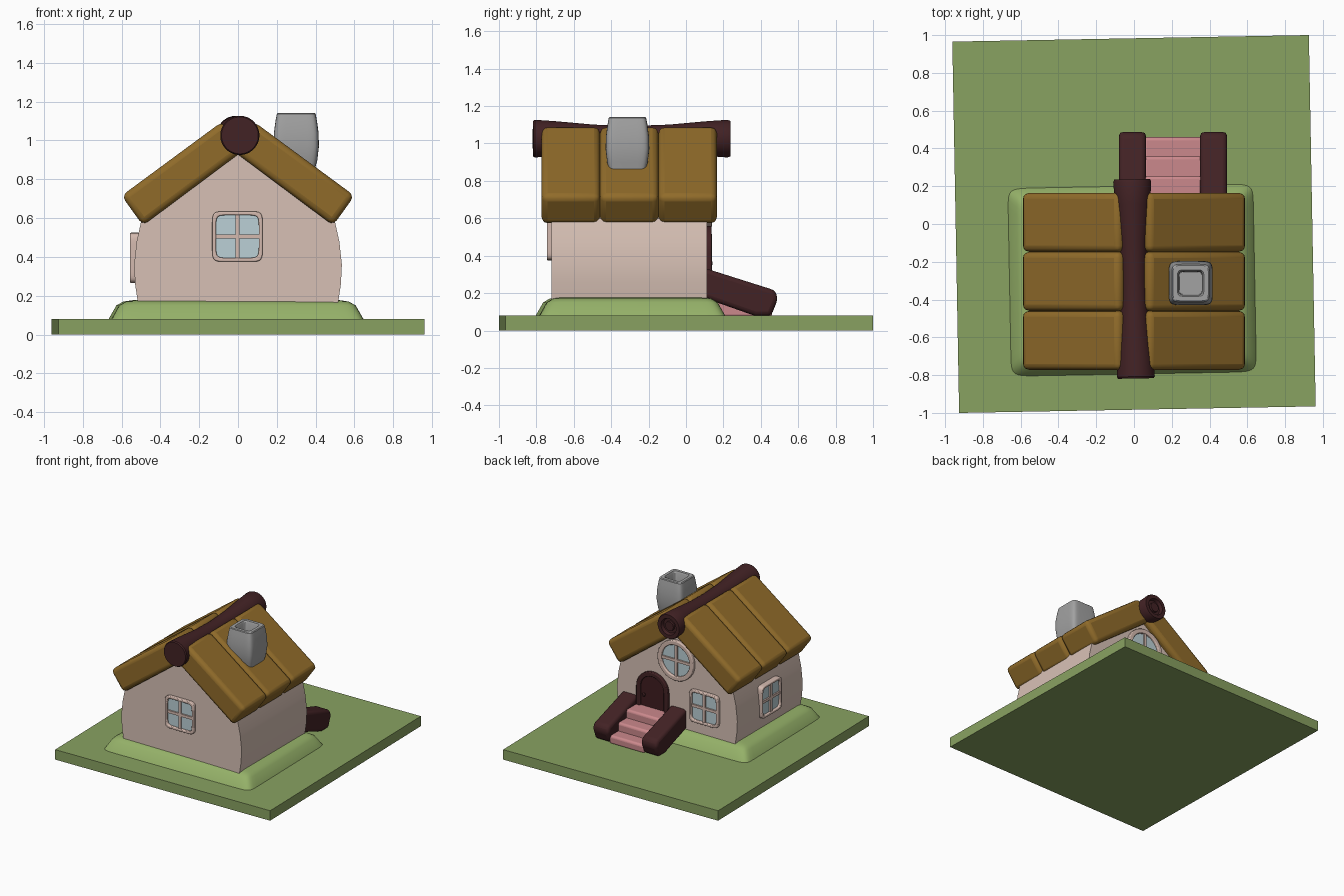
import bpy, bmesh
from math import sin, cos, pi, radians
from mathutils import Matrix

cube = bpy.data.objects.get("Cube")
if cube:
    bpy.data.objects.remove(cube, do_unlink=True)


def material(name, *rgb):
    m = bpy.data.materials.new(name)
    m.use_nodes = True
    m.diffuse_color = (*rgb, 1)
    bsdf = m.node_tree.nodes["Principled BSDF"]
    bsdf.inputs["Base Color"].default_value = (*rgb, 1)
    bsdf.inputs["Roughness"].default_value = 0.8
    return m


GRASS = material("grass", .25, .36, .12)
MOUND = material("mound green", .30, .44, .14)
ROOF = material("thatch brown", .28, .148, .023)
PLASTER = material("plaster", .68, .53, .46)
FRAME = material("window frame", .66, .49, .43)
DARK = material("dark wood", .055, .016, .018)
DOOR = material("door red", .05, .012, .014)
PINK = material("step pink", .60, .25, .265)
STONE = material("stone grey", .36, .36, .36)
GLASS = material("glass", .50, .63, .67)

RX = Matrix.Rotation(pi / 2, 4, 'X')
FRONT = RX                                        # local z points to the front
BACK = Matrix.Rotation(pi, 4, 'Z') @ RX
RIGHT = Matrix.Rotation(-pi / 2, 4, 'Z') @ RX
SIDE = Matrix.Rotation(pi / 2, 4, 'Z') @ RX       # local x, y become y, z
TILT = Matrix.Rotation(radians(1.05), 4, 'Z')


def at(x, y, z, m=Matrix()):
    return Matrix.Translation((x, y, z)) @ m


def skin(name, loops, mat, m=Matrix(), bevel=0, closed=False):
    """Bridge equal loops of points, capping the ends unless closed."""
    bm = bmesh.new()
    vs = [[bm.verts.new(p) for p in loop] for loop in loops]
    n = len(loops[0])
    pairs = list(zip(vs, vs[1:])) + ([(vs[-1], vs[0])] if closed else [])
    for a, b in pairs:
        for i in range(n):
            j = (i + 1) % n
            bm.faces.new((a[i], a[j], b[j], b[i]))
    if not closed:
        bm.faces.new(vs[0])
        bm.faces.new(vs[-1])
    bmesh.ops.recalc_face_normals(bm, faces=bm.faces)
    me = bpy.data.meshes.new(name)
    bm.to_mesh(me)
    bm.free()
    me.transform(m)
    me.materials.append(mat)
    ob = bpy.data.objects.new(name, me)
    bpy.context.collection.objects.link(ob)
    bpy.ops.object.select_all(action='DESELECT')
    bpy.context.view_layer.objects.active = ob
    ob.select_set(True)
    bpy.ops.object.shade_smooth_by_angle(angle=radians(32))
    if bevel:
        mod = ob.modifiers.new("Bevel", 'BEVEL')
        mod.width, mod.segments = bevel, 3
        mod.limit_method, mod.angle_limit = 'ANGLE', radians(40)
    return ob


def prism(name, pts, lo, hi, mat, m=Matrix(), bevel=0):
    return skin(name, [[(x, y, z) for x, y in pts] for z in (lo, hi)], mat, m, bevel)


def rect(x0, x1, y0, y1):
    return [(x0, y0), (x1, y0), (x1, y1), (x0, y1)]


def oval(hx, hy, p, n=40):
    """Superellipse: p = 2 is round, larger is squarer."""
    def f(v):
        return abs(v) ** (2 / p) * (1 if v > 0 else -1)
    return [(hx * f(cos(a)), hy * f(sin(a)))
            for a in (2 * pi * (i + .5) / n for i in range(n))]


def loft(name, rings, p, mat, m):
    return skin(name, [[(x, y, z) for x, y in oval(hx, hy, p)]
                       for z, hx, hy in rings], mat, m)


def frame(name, outer, inner, lo, hi, mat, m, bevel):
    loops = [[(x, y, z) for x, y in pts]
             for pts, z in ((outer, lo), (outer, hi), (inner, hi), (inner, lo))]
    return skin(name, loops, mat, m, bevel, closed=True)


def window(name, m, r, rim, p):
    inner = oval(r - rim, r - rim, p)
    frame(name + "_frame", oval(r, r, p), inner, -.02, .026, FRAME, m, .006)
    prism(name + "_glass", inner, -.02, .008, GLASS, m)
    b, w = r - rim, .011
    prism(name + "_upright_bar", rect(-w, w, -b, b), 0, .02, FRAME, m)
    prism(name + "_cross_bar", rect(-b, b, -w, w), 0, .0195, FRAME, m)


# Ground and mound
prism("ground", rect(-.944, .944, -.983, .983), 0, .08, GRASS, TILT)
loft("mound", [(.07, .655, .503), (.15, .61, .458), (.17, .575, .425), (.178, .52, .39)],
     22, MOUND, at(-.01, -.297, 0, TILT))

# Walls, bulging slightly at the sides
half = [(.515, .16), (.53, .26), (.535, .36), (.522, .48), (.495, .6)]
prism("walls", half + [(0, .95)] + [(-x, z) for x, z in reversed(half)],
      -.112, .718, PLASTER, FRONT)

# Roof of three padded panels on each slope
slab = [(-.03, .95), (.08, 1.098), (.6, .715), (.49, .562)]
for side, s in (("left", 1), ("right", -1)):
    for i in range(3):
        y = -.772 + i * .3125
        prism(f"roof_panel_{side}_{i + 1}", [(s * x, z) for x, z in slab],
              -y - .312, -y, ROOF, FRONT, .032)

# Ridge log, waisted, with a hollow at the back end
waist = [(-.525, .095), (-.515, .101), (-.40, .093), (-.2, .075), (0, .068),
         (.2, .075), (.40, .093), (.515, .101), (.53, .095), (.53, .066), (.505, .058)]
loft("ridge_log", [(z, r, r) for z, r in waist], 2, DARK,
     at(0, -.293, 1.026, TILT @ Matrix.Rotation(-pi / 2, 4, 'X')))
loft("ridge_log_core", [(-.02, .04, .04), (.012, .036, .036)], 2, DARK,
     at(-.01, .215, 1.026, Matrix.Rotation(-pi / 2, 4, 'X')))

# Hollow chimney
stack = [(.75, .085), (.85, .096), (.9, .109), (.97, .117), (1.04, .115), (1.1, .107),
         (1.137, .1), (1.142, .094), (1.142, .07), (1.13, .063), (1.0, .06)]
loft("chimney", [(z, r, r) for z, r in stack], 7, STONE, at(.3, -.313, 0))

# Windows
window("front_window", at(-.003, -.718, .505, FRONT), .13, .02, 8)
window("back_window", at(-.25, .112, .39, BACK), .13, .02, 8)
window("side_window", at(-.53, -.30, .395, RIGHT), .13, .02, 8)
window("round_window", at(0, .112, .71, BACK), .16, .035, 2)


# Arched door
def arch(r, base, spring):
    return [(-r, base), (r, base)] + [(r * cos(pi * i / 16), spring + r * sin(pi * i / 16))
                                      for i in range(17)]


door = at(.21, .112, 0, BACK)
frame("door_frame", arch(.14, .17, .42), arch(.105, .19, .42), -.02, .025, DARK, door, .006)
prism("door", arch(.107, .18, .42), -.02, .01, DOOR, door)
loft("door_knob", [(.0, .008, .008), (.02, .014, .014), (.03, .009, .009)], 2, DARK,
     door @ at(-.075, .36, 0))

# Steps between two sloping side rails
for i, (front, top) in enumerate(((.46, .14), (.36, .205), (.255, .27))):
    prism(f"step_{i + 1}", rect(.05, .365, .09, front), .07, top, PINK, bevel=.018)
rail = [(.08, .18), (.08, .34), (.475, .215), (.492, .17), (.455, .078), (.37, .078)]
for side, x in (("left", .35), ("right", -.08)):
    prism(f"step_rail_{side}", rail, x, x + .143, DARK, SIDE, .025)
